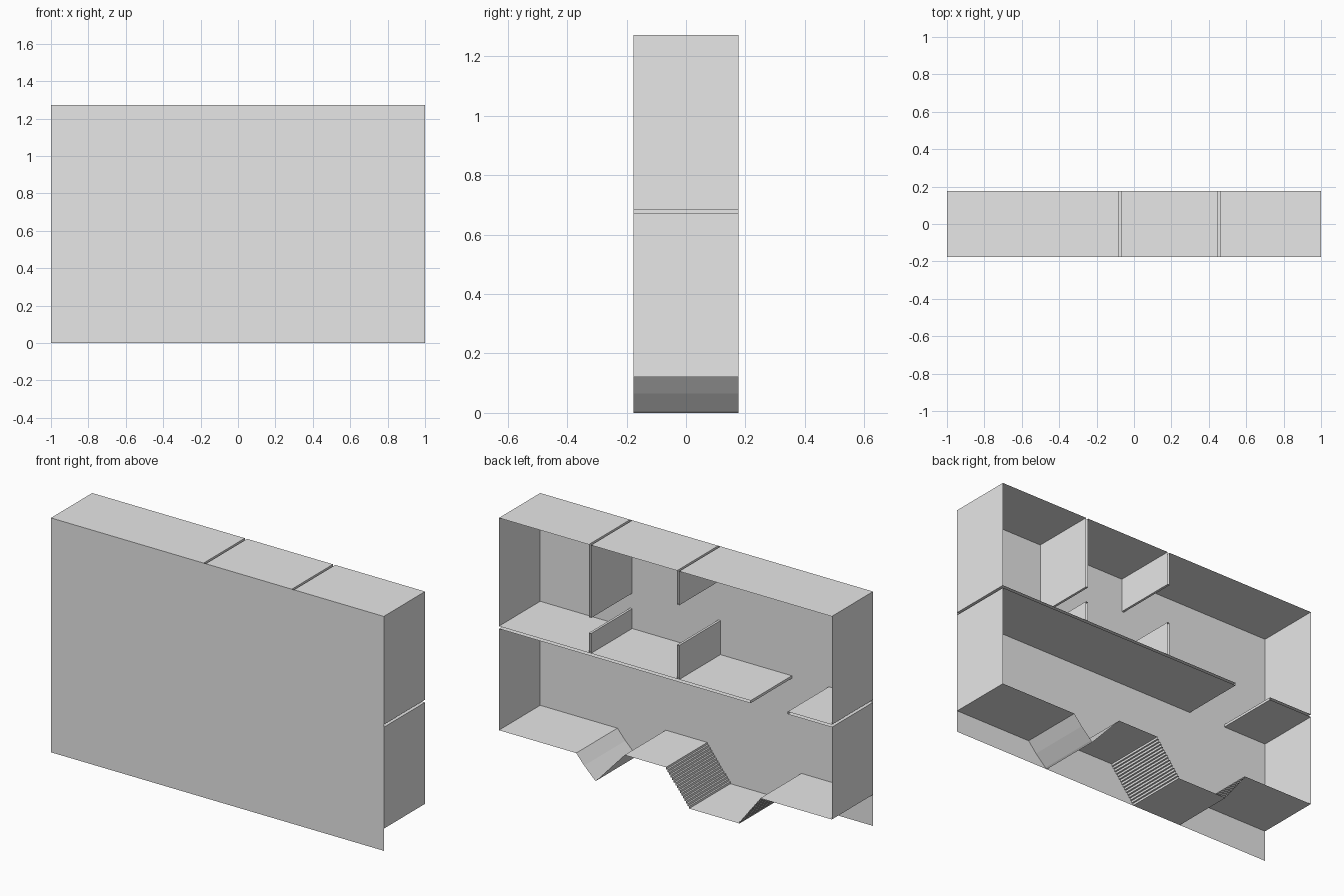
import bpy

cube = bpy.data.objects.get("Cube")
if cube:
    bpy.data.objects.remove(cube)

DEPTH = 0.177              # half depth of the set
TOP = 1.273
FLOOR, UNDER = 0.685, 0.671
GROUND_L, GROUND_M, GROUND_R = 0.12, 0.187, 0.17

grey = bpy.data.materials.new("light_grey")
grey.use_nodes = True
grey.diffuse_color = (0.8, 0.8, 0.8, 1)
grey.node_tree.nodes["Principled BSDF"].inputs["Base Color"].default_value = (0.8, 0.8, 0.8, 1)


def add_mesh(name, verts, faces):
    mesh = bpy.data.meshes.new(name)
    mesh.from_pydata(verts, [], faces)
    mesh.materials.append(grey)
    obj = bpy.data.objects.new(name, mesh)
    bpy.context.collection.objects.link(obj)
    return obj


def sheet(name, path):
    """Extrude an open (x, z) path through the full depth as a thin sheet."""
    verts = [(x, y, z) for x, z in path for y in (-DEPTH, DEPTH)]
    faces = [(2 * i, 2 * i + 1, 2 * i + 3, 2 * i + 2) for i in range(len(path) - 1)]
    return add_mesh(name, verts, faces)


def stairs(start, end, steps):
    """Stepped path between two points, start excluded."""
    (x0, z0), (x1, z1) = start, end
    dx, dz = (x1 - x0) / steps, (z1 - z0) / steps
    points = []
    for i in range(steps):
        points.append((x0 + dx * i, z0 + dz * (i + 1)))
        points.append((x0 + dx * (i + 1), z0 + dz * (i + 1)))
    return points


# Flat front panel
add_mesh("front_panel",
         [(-1, -DEPTH, 0), (1, -DEPTH, 0), (1, -DEPTH, TOP), (-1, -DEPTH, TOP)],
         [(0, 1, 2, 3)])

# Hollow dividers: a hanging half and a standing half with an opening between
dividers = [("left", 0.447, 0.46, 0.877, 0.793),
            ("middle", -0.083, -0.07, 1.088, 0.87)]
for name, x0, x1, lintel, sill in dividers:
    sheet(name + "_hanging_divider", [(x0, TOP), (x0, lintel), (x1, lintel), (x1, TOP)])
    sheet(name + "_standing_divider", [(x0, FLOOR), (x0, sill), (x1, sill), (x1, FLOOR)])

# Ceiling, open above each hollow divider
for name, x0, x1 in [("left", 0.46, 1), ("middle", -0.07, 0.447), ("right", -1, -0.083)]:
    sheet(name + "_ceiling", [(x0, TOP), (x1, TOP)])

# Upper side walls
sheet("upper_left_wall", [(1, FLOOR), (1, TOP)])
sheet("upper_right_wall", [(-1, FLOOR), (-1, TOP)])

# Hollow middle floor and short ledge, open at the outer walls
sheet("middle_floor", [(1, FLOOR), (-0.512, FLOOR), (-0.512, UNDER), (1, UNDER)])
sheet("right_ledge", [(-1, FLOOR), (-0.735, FLOOR), (-0.735, UNDER), (-1, UNDER)])

# Lower side walls
sheet("lower_left_wall", [(1, GROUND_L), (1, UNDER)])
sheet("lower_right_wall", [(-1, GROUND_R), (-1, UNDER)])

# Ground with trench, raised platform and two fine staircases
sheet("left_ground", [(1, GROUND_L), (0.536, GROUND_L), (0.488, 0.065),
                      (0.427, 0.006), (0.418, 0), (0.245, GROUND_M), (-0.004, GROUND_M)])
top, foot = (-0.004, GROUND_M), (-0.152, 0)
sheet("descending_stairs", [top] + stairs(top, foot, 16))
sheet("pit_floor", [foot, (-0.446, 0)])
foot, top = (-0.446, 0), (-0.578, GROUND_R)
sheet("ascending_stairs", [foot] + stairs(foot, top, 16))
sheet("right_ground", [top, (-1, GROUND_R)])
